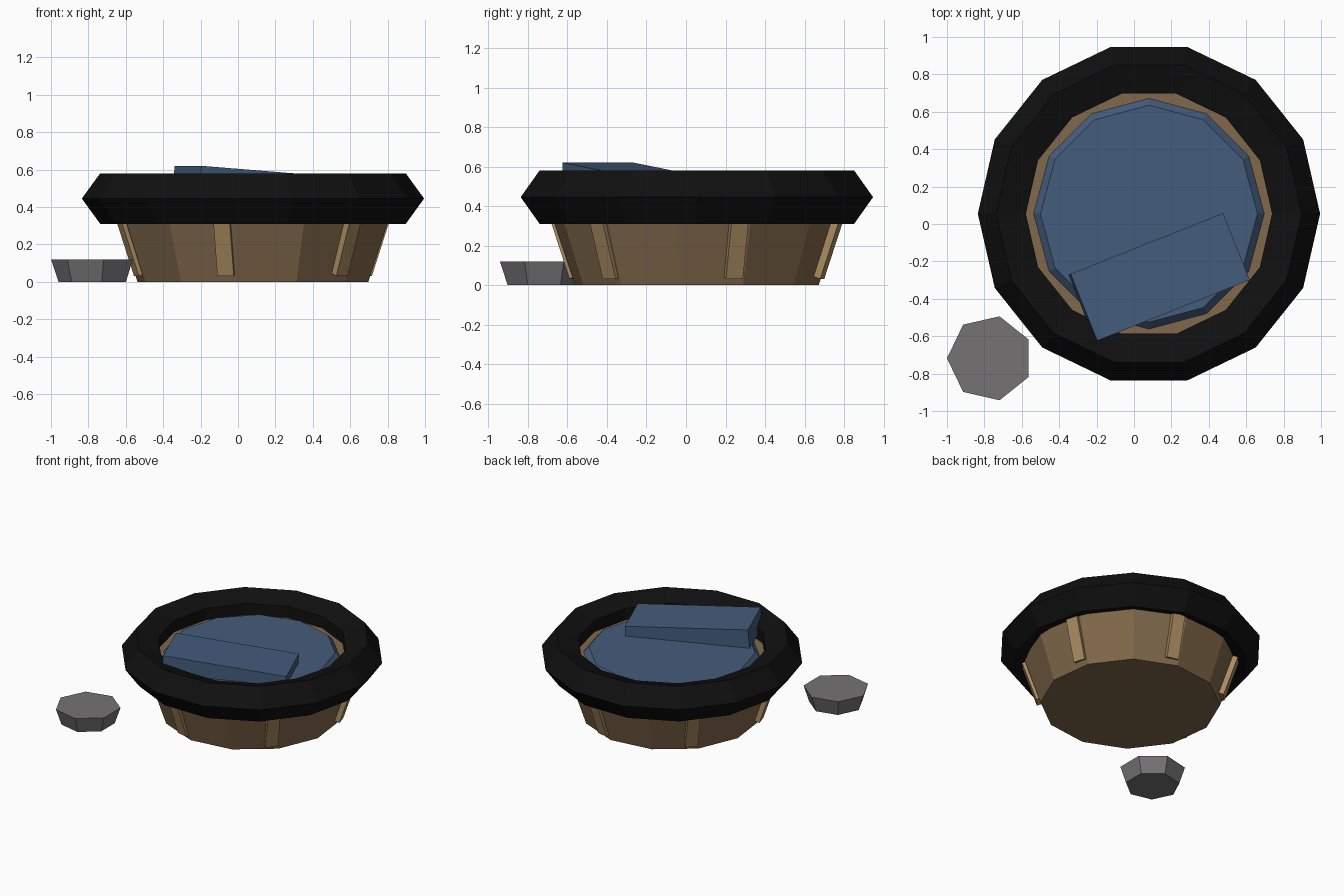
import bpy, bmesh
from math import sin, cos, pi, radians
from mathutils import Matrix, Vector

if "Cube" in bpy.data.objects:
    bpy.data.objects.remove(bpy.data.objects["Cube"])


def material(name, rgb):
    m = bpy.data.materials.new(name)
    m.use_nodes = True
    m.diffuse_color = (*rgb, 1)
    bsdf = next(n for n in m.node_tree.nodes if n.type == 'BSDF_PRINCIPLED')
    bsdf.inputs["Base Color"].default_value = (*rgb, 1)
    bsdf.inputs["Roughness"].default_value = 0.9
    return m


wood = material("brown wood", (0.22, 0.14, 0.07))
light_wood = material("light wood", (0.40, 0.26, 0.12))
black = material("black padding", (0.005, 0.005, 0.005))
blue = material("blue cloth", (0.058, 0.107, 0.20))
grey = material("grey stone", (0.18, 0.168, 0.178))


def finish(name, bm, mat, location=(0, 0, 0)):
    bmesh.ops.recalc_face_normals(bm, faces=bm.faces)
    mesh = bpy.data.meshes.new(name)
    bm.to_mesh(mesh)
    bm.free()
    mesh.materials.append(mat)
    obj = bpy.data.objects.new(name, mesh)
    obj.location = location
    bpy.context.collection.objects.link(obj)
    return obj


def lathe(name, profile, sides, mat, location, phase=0, ring=False):
    """Turn (radius, z) points around z; a ring closes the profile, otherwise the ends are capped."""
    bm = bmesh.new()
    loops = []
    for r, z in profile:
        angles = [radians(phase) + 2 * pi * i / sides for i in range(sides)]
        loops.append([bm.verts.new((r * cos(a), r * sin(a), z)) for a in angles])
    pairs = list(zip(loops, loops[1:]))
    if ring:
        pairs.append((loops[-1], loops[0]))
    else:
        bm.faces.new(loops[0])
        bm.faces.new(loops[-1])
    for low, high in pairs:
        for i in range(sides):
            j = (i + 1) % sides
            bm.faces.new((low[i], low[j], high[j], high[i]))
    return finish(name, bm, mat, location)


def box(name, size, mat, matrix):
    bm = bmesh.new()
    bmesh.ops.create_cube(bm, size=1)
    bmesh.ops.scale(bm, vec=size, verts=bm.verts)
    obj = finish(name, bm, mat)
    obj.matrix_world = matrix
    return obj


centre = Vector((0.08, 0.055, 0))

# Flared basket
lathe("basket_body", [(0.623, 0), (0.77, 0.44)], 12, wood, centre, phase=22)

# Padded rim with a five-sided section
section = [(0.773 + 0.142 * cos(2 * pi * k / 5), 0.445 + 0.142 * sin(2 * pi * k / 5)) for k in range(5)]
lathe("padded_rim", section, 14, black, centre, ring=True)

# Cushion inside the rim
lathe("cushion", [(0.635, 0.42), (0.58, 0.48)], 12, blue, centre)

# Leaning slats around the basket
for i in range(6):
    turn = Matrix.Rotation(radians(17 + 60 * i), 4, 'Z')
    lean = Matrix.Rotation(radians(18.5), 4, 'Y')
    place = Matrix.Translation(centre) @ turn @ Matrix.Translation((0.685, 0, 0.21)) @ lean
    box(f"slat_{i + 1}", (0.05, 0.09, 0.36), light_wood, place)

# Folded blanket, tilted across the cushion and rim
tilt = Matrix.Rotation(radians(21.7), 4, 'Z') @ Matrix.Rotation(radians(4.3), 4, 'Y')
top_centre = Matrix.Translation((0.14, -0.283, 0.587))
box("folded_blanket", (0.88, 0.385, 0.15), blue, top_centre @ tilt @ Matrix.Translation((0, 0, -0.075)))

# Stone beside the basket
lathe("stone", [(0.19, 0), (0.23, 0.12)], 7, grey, (-0.77, -0.718, 0), phase=180)
